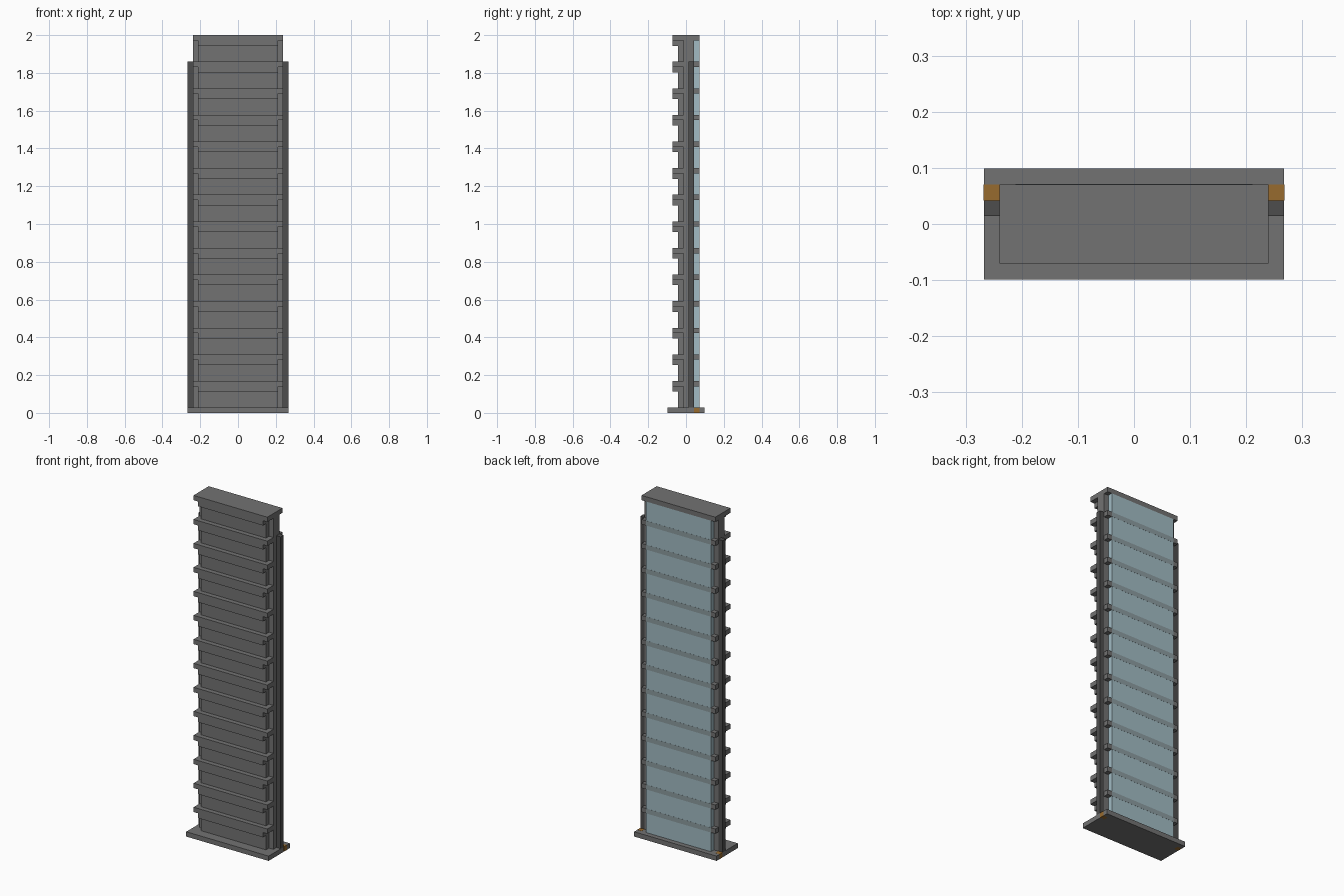
import bpy

default = bpy.data.objects.get("Cube")
if default:
    bpy.data.objects.remove(default)

U = 2 / 71          # building module
FLOORS = 14
PITCH = 5           # modules per storey


def material(name, rgb):
    m = bpy.data.materials.new(name)
    m.use_nodes = True
    m.diffuse_color = (*rgb, 1)
    m.node_tree.nodes["Principled BSDF"].inputs["Base Color"].default_value = (*rgb, 1)
    return m


grey = material("concrete grey", (0.17, 0.17, 0.17))
dark = material("dark grey", (0.075, 0.075, 0.075))
blue = material("pale blue glass", (0.36, 0.50, 0.55))
tint = material("tinted slab edge", (0.26, 0.33, 0.35))
amber = material("amber", (0.31, 0.145, 0.028))


def box(name, x, y, z, mat):
    """Box from (low, high) ranges given in modules."""
    spans = (x, y, z)
    bpy.ops.mesh.primitive_cube_add(size=1, location=[(a + b) / 2 * U for a, b in spans])
    ob = bpy.context.object
    ob.name = name
    ob.scale = [(b - a) * U for a, b in spans]
    bpy.ops.object.transform_apply(location=False, rotation=False, scale=True)
    ob.data.materials.append(mat)
    return ob


def stack(ob):
    """Repeat a part on every storey."""
    mod = ob.modifiers.new("storeys", "ARRAY")
    mod.count = FLOORS
    mod.use_relative_offset = False
    mod.use_constant_offset = True
    mod.constant_offset_displace = (0, 0, PITCH * U)


TOP = 1 + FLOORS * PITCH

# Ground plate and solid core
box("base_plate", (-9.5, 9.5), (-3.5, 3.5), (0, 1), grey)
box("core", (-8.5, 8.5), (-0.5, 1.5), (1, TOP - 1), grey)

# Storey parts: front wall, floor slab, hanging lip, rear glazing
stack(box("front_wall", (-7.5, 7.5), (-1.5, -0.5), (1, 5), grey))
stack(box("floor_slab", (-8.5, 8.5), (-2.5, 2.5), (5, 6), grey))
stack(box("ledge_lip", (-7.5, 7.5), (-2.5, -1.5), (4, 5), grey))
stack(box("rear_glass", (-7.5, 7.5), (1.5, 2.5), (1, 5), blue))

# Thin tinted strips over the slab edges between the glass panes
strip = box("slab_edge_strip", (-7.5, 7.5), (2.5, 2.52), (5, 6), tint)
stack(strip)
strip.modifiers["storeys"].count = FLOORS - 1

# Side fins and the amber corner blocks set into the base
for side, s in (("left", 1), ("right", -1)):
    inner, outer = sorted((s * 8.5, s * 9.5))
    box(side + "_fin", (inner, outer), (0.5, 1.5), (1, TOP - PITCH), dark)
    lo, hi = sorted((s * 8.5, s * 9.52))
    box(side + "_amber_block", (lo, hi), (1.5, 2.5), (0, 1.02), amber)
